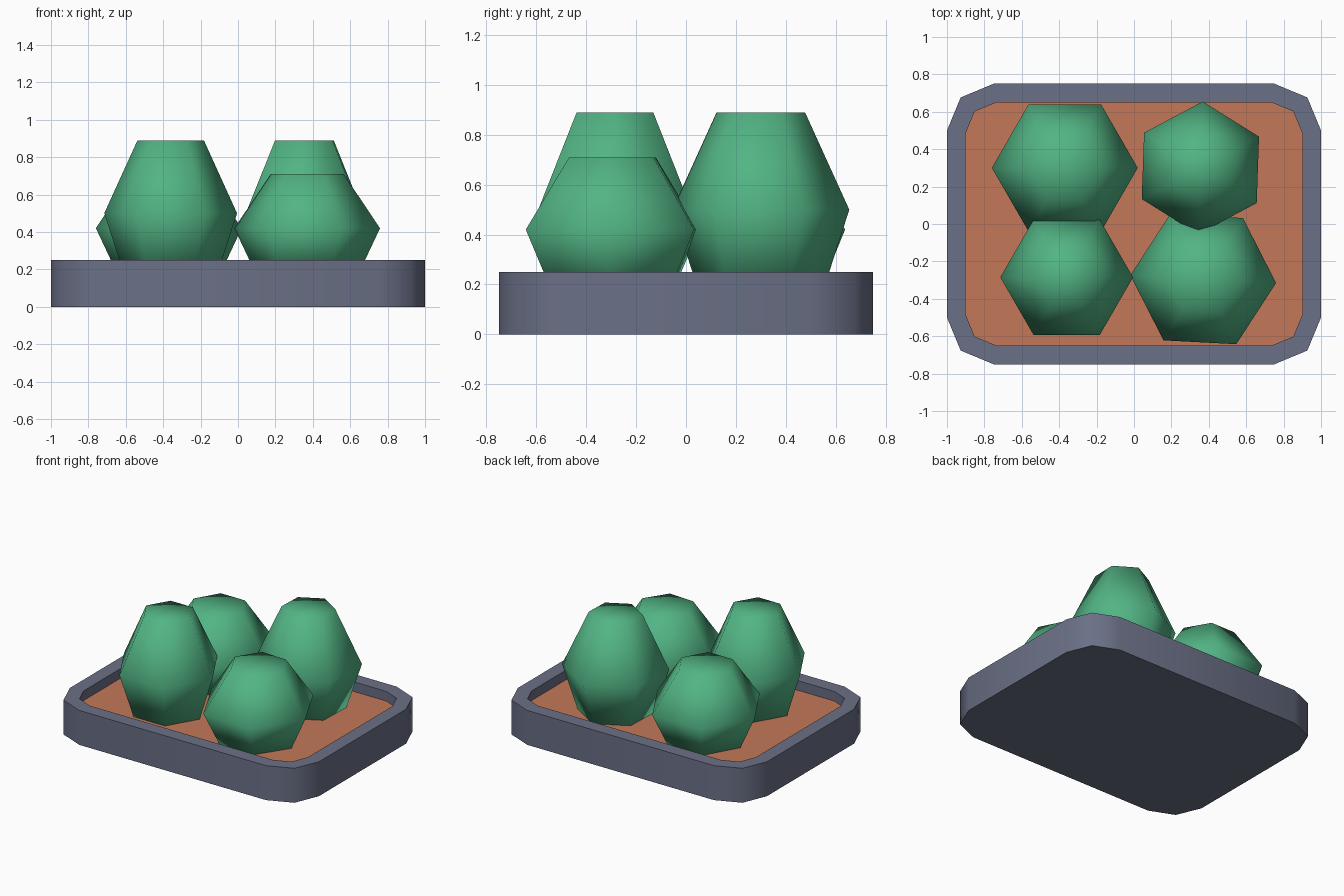
import bpy, bmesh, math

if "Cube" in bpy.data.objects:
    bpy.data.objects.remove(bpy.data.objects["Cube"])


def material(name, rgb):
    def lin(c):
        c /= 255
        return c / 12.92 if c <= 0.04045 else ((c + 0.055) / 1.055) ** 2.4
    m = bpy.data.materials.new(name)
    m.diffuse_color = (*[lin(c) for c in rgb], 1)
    m.use_nodes = True
    m.node_tree.nodes["Principled BSDF"].inputs["Base Color"].default_value = m.diffuse_color
    return m


SLATE = material("slate_grey", (106, 112, 134))
CLAY = material("clay_orange", (196, 120, 88))
LEAF = material("leaf_green", (82, 180, 132))

RIM_Z, FLOOR_Z = 0.25, 0.18


def add_object(name, bm, mat, smooth_angle):
    bmesh.ops.recalc_face_normals(bm, faces=bm.faces[:])
    me = bpy.data.meshes.new(name)
    bm.to_mesh(me)
    bm.free()
    me.materials.append(mat)
    ob = bpy.data.objects.new(name, me)
    bpy.context.collection.objects.link(ob)
    bpy.ops.object.select_all(action='DESELECT')
    ob.select_set(True)
    bpy.context.view_layer.objects.active = ob
    bpy.ops.object.shade_smooth_by_angle(angle=math.radians(smooth_angle))
    return ob


def rounded_rect(hx, hy, r, z):
    """Rounded rectangle loop with two segments per corner."""
    pts = []
    for q, (sx, sy) in enumerate([(1, 1), (-1, 1), (-1, -1), (1, -1)]):
        for k in range(3):
            a = math.radians(90 * q + 45 * k)
            pts.append((sx * (hx - r) + r * math.cos(a),
                        sy * (hy - r) + r * math.sin(a), z))
    return pts


def bridge(bm, a, b):
    n = len(a)
    for i in range(n):
        j = (i + 1) % n
        bm.faces.new((a[i], a[j], b[j], b[i]))


# Tray: solid base, outer wall, flat rim, inner wall
bm = bmesh.new()
loops = [rounded_rect(1, 0.75, 0.25, 0), rounded_rect(1, 0.75, 0.25, RIM_Z),
         rounded_rect(0.9, 0.65, 0.165, RIM_Z),
         rounded_rect(0.9, 0.65, 0.165, FLOOR_Z)]
rings = [[bm.verts.new(p) for p in loop] for loop in loops]
for a, b in zip(rings, rings[1:]):
    bridge(bm, a, b)
bm.faces.new(rings[0][::-1])
add_object("tray", bm, SLATE, 50)

# Soil filling the tray
bm = bmesh.new()
soil = bm.faces.new([bm.verts.new(p) for p in rounded_rect(0.9, 0.65, 0.165, FLOOR_Z)])
ob = add_object("soil", bm, CLAY, 30)
if ob.data.polygons[0].normal.z < 0:
    ob.data.flip_normals()


# Bushes: six-sided smooth barrels with flat fanned ends
def bush(name, x, y, r, rot, mid, top):
    bm = bmesh.new()
    rings = []
    for rad, z in ((0.71 * r, FLOOR_Z), (r, mid), (0.5 * r, top)):
        rings.append([bm.verts.new((x + rad * math.cos(math.radians(rot + 60 * i)),
                                    y + rad * math.sin(math.radians(rot + 60 * i)), z))
                      for i in range(6)])
    bridge(bm, rings[0], rings[1])
    bridge(bm, rings[1], rings[2])
    for ring, z in ((rings[0], FLOOR_Z), (rings[2], top)):
        c = bm.verts.new((x, y, z))
        for i in range(6):
            bm.faces.new((ring[i], ring[(i + 1) % 6], c))
    add_object(name, bm, LEAF, 180)


bush("bush_back_left", -0.37, 0.30, 0.39, 0, 0.42, 0.71)
bush("bush_front_right", 0.37, -0.295, 0.39, -3, 0.42, 0.71)
bush("bush_front_left", -0.36, -0.285, 0.355, 0, 0.50, 0.89)
bush("bush_back_right", 0.355, 0.30, 0.355, 28, 0.50, 0.89)
